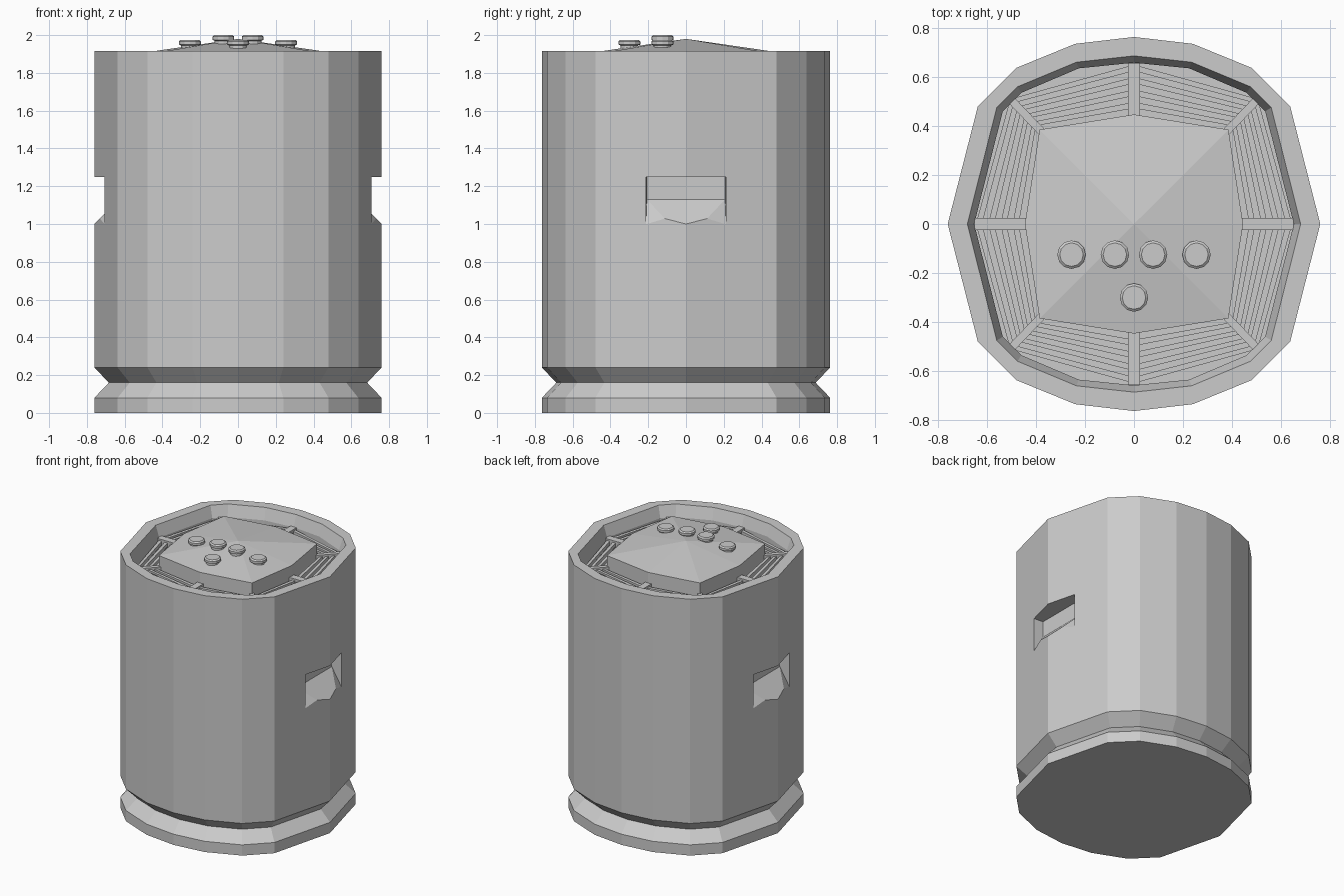
import bpy, bmesh, math
from mathutils import Vector

if "Cube" in bpy.data.objects:
    bpy.data.objects.remove(bpy.data.objects["Cube"])


def add_loft(bm, rings, apex=None):
    """Skin a stack of matching rings; cap the ends (or fan the top to an apex)."""
    vs = [[bm.verts.new(p) for p in ring] for ring in rings]
    n = len(rings[0])
    for a, b in zip(vs, vs[1:]):
        for i in range(n):
            j = (i + 1) % n
            bm.faces.new((a[i], a[j], b[j], b[i]))
    bm.faces.new(vs[0][::-1])
    if apex:
        top = bm.verts.new(apex)
        for i in range(n):
            bm.faces.new((vs[-1][i], vs[-1][(i + 1) % n], top))
    else:
        bm.faces.new(vs[-1])


def finish(name, bm):
    bmesh.ops.recalc_face_normals(bm, faces=bm.faces[:])
    me = bpy.data.meshes.new(name)
    bm.to_mesh(me)
    bm.free()
    ob = bpy.data.objects.new(name, me)
    bpy.context.collection.objects.link(ob)
    return ob


def full_loop(quarter):
    """Mirror a +x to +y quarter outline into a closed counter-clockwise loop."""
    half = quarter + [(-x, y) for x, y in quarter[-2::-1]]
    return half + [(x, -y) for x, y in half[-2:0:-1]]


def at(loop, z, s=1.0):
    return [(x * s, y * s, z) for x, y in loop]


# body: faceted barrel with groove near the foot and a recessed top
outer = full_loop([(.76, 0), (.637, .48), (.48, .637), (.24, .735), (0, .763)])
rim = full_loop([(.68, 0), (.56, .475), (.475, .56), (.235, .66), (0, .686)])
well = full_loop([(.652, 0), (.535, .46), (.46, .535), (.225, .635), (0, .658)])
bm = bmesh.new()
add_loft(bm, [at(outer, 0), at(outer, .08), at(outer, .16, .9), at(outer, .24),
              at(outer, 1.915), at(rim, 1.915), at(well, 1.83), at(well, 1.785)])
body = finish("barrel_body", bm)

# hand grips: sloped pockets cut into both sides
for side in (1, -1):
    bm = bmesh.new()
    rings = []
    for y in (-1, 0, 1):
        xs = .76 - (.215 * .123 / .48 if y else 0)
        ex = (.85 - xs) / (xs - .63)
        yo, yi = y * .222, y * .207
        rings.append([(side * .63, yi, 1.13), (side * .85, yo, 1.0 - .13 * ex),
                      (side * .85, yo, 1.25), (side * .63, yi, 1.25)])
    add_loft(bm, rings)
    bmesh.ops.triangulate(bm, faces=bm.faces[:])
    cutter = finish("grip_cutter", bm)
    cutter.hide_render = True
    mod = body.modifiers.new("grip", 'BOOLEAN')
    mod.operation, mod.solver, mod.object = 'DIFFERENCE', 'EXACT', cutter
    bpy.context.view_layer.objects.active = body
    bpy.ops.object.modifier_apply(modifier=mod.name)
    bpy.data.objects.remove(cutter)

# raised control plate with a shallow peak
plate = full_loop([(.445, 0), (.385, .385), (0, .447)])
bm = bmesh.new()
add_loft(bm, [at(plate, 1.77), at(plate, 1.915)], apex=(0, 0, 1.98))
finish("control_plate", bm)

# vent slats: four bars in each of the eight sectors
edge = full_loop([(.645, 0), (.505, .51), (0, .65)])
inner = [Vector(p) for p in plate]
outer8 = [Vector(p) for p in edge]
bm = bmesh.new()
for k in range(8):
    j = (k + 1) % 8
    for i in range(4):
        t0, t1 = (i + .5) / 4, (i + 1) / 4
        quad = [inner[k].lerp(outer8[k], t0), inner[k].lerp(outer8[k], t1),
                inner[j].lerp(outer8[j], t1), inner[j].lerp(outer8[j], t0)]
        add_loft(bm, [at(quad, 1.795), at(quad, 1.822)])
finish("vent_slats", bm)

# vent ribs: one spoke per plate corner
bm = bmesh.new()
for k in range(8):
    d = (outer8[k] - inner[k]).normalized()
    w = Vector((-d.y, d.x)) * (.025 if k % 2 == 0 else .016)
    a, b = inner[k] - d * .02, outer8[k] + d * .005
    quad = [a - w, b - w, b + w, a + w]
    add_loft(bm, [at(quad, 1.775), at(quad, 1.835)])
finish("vent_ribs", bm)

# mushroom-shaped buttons
circle = [(math.cos(math.tau * i / 12), math.sin(math.tau * i / 12)) for i in range(12)]
for x, y, top in ((-.255, -.125, 1.975), (-.078, -.125, 2.0), (.078, -.125, 2.0),
                  (.255, -.125, 1.975), (0, -.3, 1.975)):
    bm = bmesh.new()
    profile = [(.046, -.07), (.046, -.03), (.058, -.025), (.058, -.008), (.048, 0)]
    add_loft(bm, [[(x + r * c, y + r * s, top + h) for c, s in circle] for r, h in profile])
    finish("button", bm)
